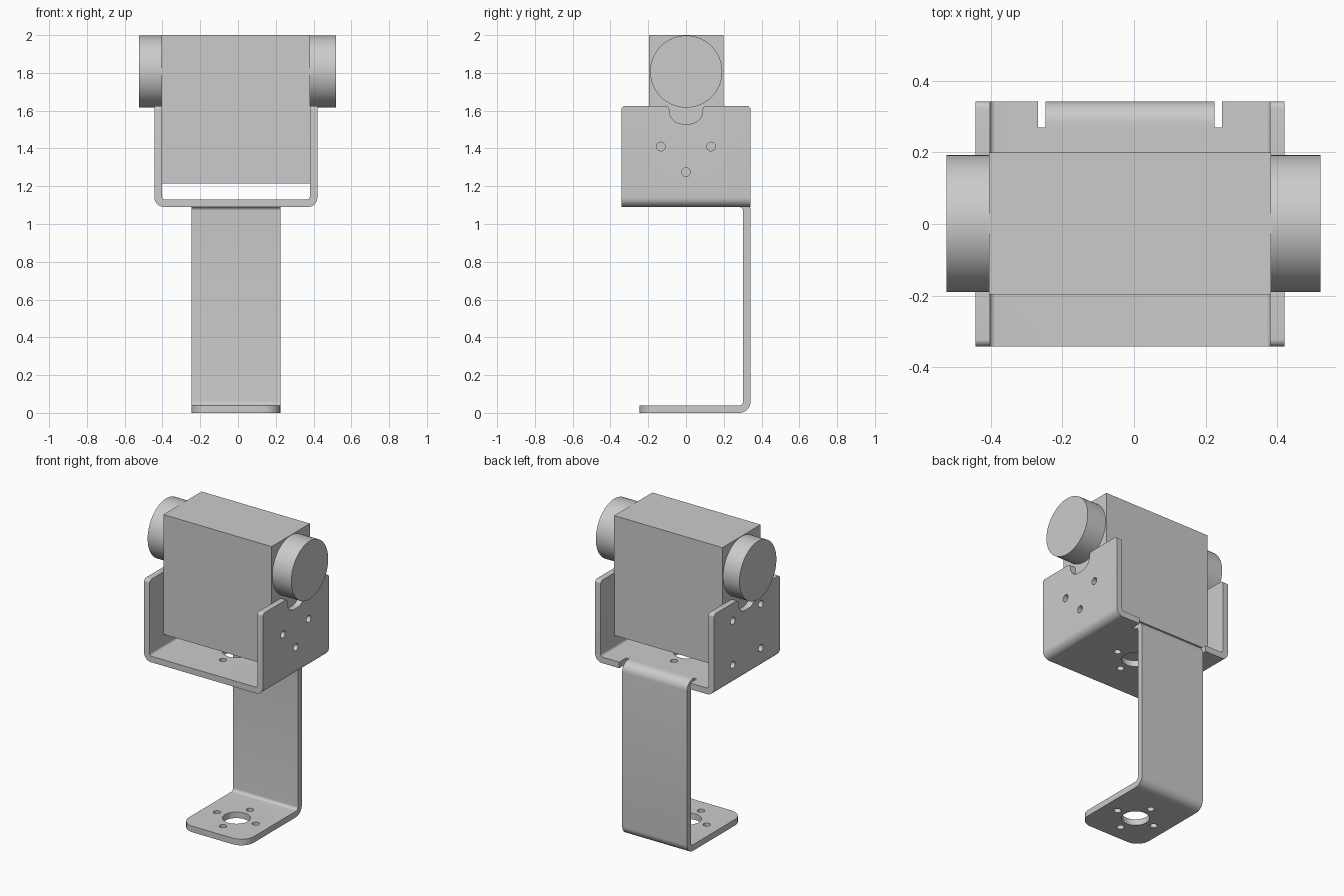
import bpy, bmesh
from math import pi, tan
from mathutils import Vector, Matrix

if "Cube" in bpy.data.objects:
    bpy.data.objects.remove(bpy.data.objects["Cube"])

grey = bpy.data.materials.new("grey metal")
grey.use_nodes = True
COLOUR = (0.6, 0.6, 0.6, 1)
grey.diffuse_color = COLOUR
grey.node_tree.nodes["Principled BSDF"].inputs["Base Color"].default_value = COLOUR

MID = -0.011      # x of the bracket's centre line
T = 0.04          # sheet thickness
# Turns a (u, v, depth) profile into world axes
AXES = {"x": lambda u, v, w: (w, u, v),
        "y": lambda u, v, w: (u, w, v),
        "z": lambda u, v, w: (u, v, w)}


def rounded(corners, steps=8):
    """Polygon from (u, v, radius) corners with rounded bends."""
    pts = []
    for i, (u, v, r) in enumerate(corners):
        p = Vector((u, v))
        if not r:
            pts.append(p)
            continue
        a = (Vector(corners[i - 1][:2]) - p).normalized()
        b = (Vector(corners[(i + 1) % len(corners)][:2]) - p).normalized()
        reach = r / tan(a.angle(b) / 2)
        centre = p + (a + b).normalized() * (reach ** 2 + r ** 2) ** 0.5
        start = (p + a * reach - centre).normalized()
        end = (p + b * reach - centre).normalized()
        for k in range(steps + 1):
            pts.append(centre + start.slerp(end, k / steps).normalized() * r)
    return pts


def finish(name, bm):
    bmesh.ops.recalc_face_normals(bm, faces=bm.faces)
    mesh = bpy.data.meshes.new(name)
    bm.to_mesh(mesh)
    bm.free()
    mesh.materials.append(grey)
    ob = bpy.data.objects.new(name, mesh)
    bpy.context.collection.objects.link(ob)
    return ob


def prism(name, corners, axis, lo, hi):
    bm = bmesh.new()
    place = AXES[axis]
    face = bm.faces.new([bm.verts.new(place(p.x, p.y, lo)) for p in rounded(corners)])
    ext = bmesh.ops.extrude_face_region(bm, geom=[face])
    verts = [g for g in ext["geom"] if isinstance(g, bmesh.types.BMVert)]
    bmesh.ops.translate(bm, verts=verts, vec=place(0, 0, hi - lo))
    return finish(name, bm)


def box(name, x0, x1, y0, y1, z0, z1):
    return prism(name, [(x0, y0, 0), (x1, y0, 0), (x1, y1, 0), (x0, y1, 0)], "z", z0, z1)


def cylinder(name, centre, radius, length, axis, sides=32):
    bm = bmesh.new()
    turn = Matrix.Rotation(pi / 2, 4, "Y") if axis == "x" else Matrix()
    bmesh.ops.create_cone(bm, cap_ends=True, segments=sides, radius1=radius, radius2=radius,
                          depth=length, matrix=Matrix.Translation(centre) @ turn)
    return finish(name, bm)


def carve(ob, tools, operation="DIFFERENCE"):
    for tool in tools:
        mod = ob.modifiers.new("carve", "BOOLEAN")
        mod.operation, mod.solver, mod.object = operation, "EXACT", tool
    bpy.context.view_layer.update()
    shape = ob.evaluated_get(bpy.context.evaluated_depsgraph_get())
    mesh = bpy.data.meshes.new_from_object(shape)
    ob.modifiers.clear()
    ob.data = mesh
    for tool in tools:
        bpy.data.objects.remove(tool)


def mount_holes(z):
    """Large hole with four small ones around it, through a flat plate."""
    spots = [(0, 0, 0.083), (0.14, 0, 0.022), (-0.14, 0, 0.022), (0, 0.14, 0.022), (0, -0.14, 0.022)]
    return [cylinder("hole", (MID + x, y, z), r, 0.2, "z") for x, y, r in spots]


# U-shaped cradle, trimmed to its side outline with a notch in each arm
L, R, LOW, TOP = -0.442, 0.42, 1.09, 1.625
cradle = prism("cradle", [
    (L, 1.8, 0), (L, LOW, 0.05), (R, LOW, 0.05), (R, 1.8, 0),
    (R - T, 1.8, 0), (R - T, LOW + T, 0.015), (L + T, LOW + T, 0.015), (L + T, 1.8, 0)],
    "y", -0.5, 0.5)
outline = prism("outline", [
    (-0.342, 1, 0), (0.342, 1, 0), (0.342, TOP, 0.02),
    (0.088, TOP, 0.02), (0.088, 1.53, 0.07), (-0.088, 1.53, 0.07), (-0.088, TOP, 0.02),
    (-0.342, TOP, 0.02)], "x", -1, 1)
carve(cradle, [outline], "INTERSECT")

# Screw holes: three in the +x arm, four in the -x arm; slits beside the stem
screws = [(R, -0.133, 1.41), (R, 0.133, 1.41), (R, 0, 1.275)]
screws += [(L, y, z) for y in (-0.145, 0.145) for z in (1.22, 1.51)]
cuts = [cylinder("hole", s, 0.023, 0.15, "x") for s in screws]
cuts += mount_holes(LOW) + [box("slit", -0.268, 0.245, 0.27, 0.5, 1, 1.2)]
carve(cradle, cuts)

# Bent stem with foot plate, joined to the cradle floor
B, F, UP = 0.342, -0.5, LOW + T
stem = prism("stem_and_foot", [
    (F, 0, 0), (B, 0, 0.06), (B, UP, 0.06), (0.27, UP, 0), (0.27, LOW, 0),
    (B - T, LOW, 0.02), (B - T, T, 0.02), (F, T, 0)], "x", -0.247, 0.224)
foot_outline = prism("foot_outline", [
    (-0.247, 0.6, 0), (-0.247, -0.246, 0.09), (0.224, -0.246, 0.09), (0.224, 0.6, 0)], "z", -1, 2)
carve(stem, [foot_outline], "INTERSECT")
carve(stem, mount_holes(0))

# Box body with a round end cap on each side
body = box("body", -0.404, 0.382, -0.197, 0.199, 1.215, 2)
caps = [cylinder("right_cap", (-0.4635, 0.001, 1.807), 0.191, 0.119, "x", 64),
        cylinder("left_cap", (0.451, 0.001, 1.807), 0.191, 0.138, "x", 64)]

# Smooth bends and barrels, keep edges sharp
for ob in bpy.context.view_layer.objects:
    ob.select_set(ob in [cradle, stem, body] + caps)
bpy.context.view_layer.objects.active = cradle
bpy.ops.object.shade_smooth_by_angle()
